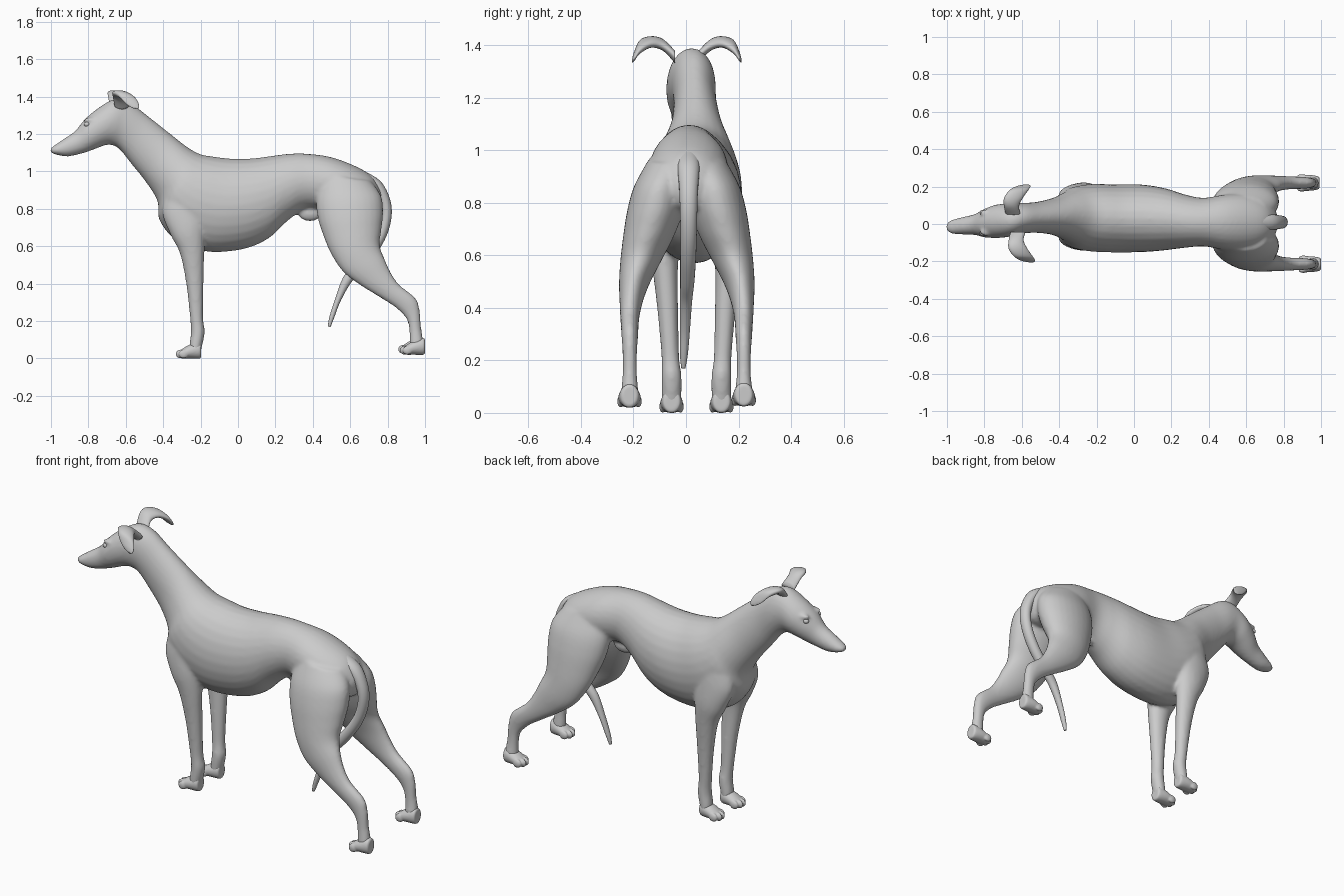
import bpy, bmesh, math
from mathutils import Vector, Matrix


def spline(rings, steps):
    # Catmull-Rom interpolation of every number in the ring tuples
    out, n = [], len(rings)
    for i in range(n - 1):
        p0, p1, p2, p3 = (rings[min(max(j, 0), n - 1)] for j in (i - 1, i, i + 1, i + 2))
        for k in range(steps):
            t = k / steps
            out.append([0.5 * (2 * b + (c - a) * t + (2 * a - 5 * b + 4 * c - d) * t * t
                               + (3 * b - a - 3 * c + d) * t ** 3)
                        for a, b, c, d in zip(p0, p1, p2, p3)])
    out.append(list(rings[-1]))
    return out


def loft(bm, rings, side=1, yc=0.0, dx=0.0, dz=0.0, flat=False, steps=5, seg=28):
    # ring = silhouette point A (x, z), silhouette point B (x, z), y, half thickness
    loops = []
    for xa, za, xb, zb, y, h in spline(rings, steps):
        mid = Vector(((xa + xb) / 2 + dx, yc + side * y, (za + zb) / 2 + dz))
        u = Vector(((xa - xb) / 2, 0, (za - zb) / 2))
        v = Vector((-u.z, 0, u.x)).normalized() * h if flat else Vector((0, h, 0))
        loops.append([bm.verts.new(mid + u * math.cos(a) + v * math.sin(a))
                      for a in (2 * math.pi * k / seg for k in range(seg))])
    for a, b in zip(loops, loops[1:]):
        for k in range(seg):
            m = (k + 1) % seg
            bm.faces.new((a[k], a[m], b[m], b[k]))
    bm.faces.new(loops[0])
    bm.faces.new(loops[-1])


def ball(bm, pos, size):
    bmesh.ops.create_uvsphere(bm, u_segments=20, v_segments=12, radius=1,
                              matrix=Matrix.Translation(pos) @ Matrix.Diagonal((*size, 1)))


def finish(bm, name, voxel=0, smooth=0):
    bmesh.ops.recalc_face_normals(bm, faces=bm.faces)
    for f in bm.faces:
        f.smooth = True
    me = bpy.data.meshes.new(name)
    bm.to_mesh(me)
    bm.free()
    ob = bpy.data.objects.new(name, me)
    bpy.context.collection.objects.link(ob)
    if voxel:
        r = ob.modifiers.new("fuse", 'REMESH')
        r.mode, r.voxel_size, r.use_smooth_shade = 'VOXEL', voxel, True
        s = ob.modifiers.new("soften", 'SMOOTH')
        s.factor, s.iterations = 0.5, smooth
    return ob


# Head, neck and trunk, nose to rump
head = [
    (-1.004, 1.122, -1.0, 1.10, -.015, .018), (-.985, 1.137, -.97, 1.089, -.015, .036),
    (-.93, 1.175, -.91, 1.08, -.01, .046), (-.87, 1.217, -.83, 1.097, -.003, .056),
    (-.82, 1.278, -.77, 1.118, .005, .077), (-.75, 1.337, -.71, 1.14, .015, .09),
    (-.66, 1.387, -.67, 1.14, .02, .088), (-.58, 1.37, -.63, 1.115, .03, .083)]
trunk = [
    (-.48, 1.295, -.57, 1.04, .035, .082), (-.36, 1.2, -.49, .94, .04, .1),
    (-.27, 1.13, -.43, .84, .04, .135), (-.2, 1.092, -.42, .74, .035, .165),
    (-.12, 1.078, -.33, .63, .033, .18), (-.03, 1.068, -.17, .572, .03, .182),
    (.08, 1.07, .02, .583, .03, .18), (.18, 1.083, .16, .64, .025, .165),
    (.28, 1.095, .27, .74, .015, .142), (.38, 1.094, .37, .8, .01, .13),
    (.5, 1.076, .5, .78, .01, .15), (.62, 1.032, .6, .76, .01, .15),
    (.71, .98, .68, .76, .01, .12), (.76, .91, .74, .78, .01, .07),
    (.772, .86, .765, .82, .01, .02)]
front_leg = [
    (-.38, .9, -.17, .9, .1, .06), (-.405, .78, -.16, .8, .11, .065),
    (-.36, .66, -.175, .69, .12, .062), (-.31, .56, -.18, .57, .12, .05),
    (-.277, .4, -.184, .4, .11, .04), (-.257, .22, -.186, .22, .1, .034),
    (-.252, .14, -.178, .14, .095, .038), (-.26, .07, -.193, .06, .095, .038),
    (-.255, .025, -.205, .02, .095, .035)]
hind_leg = [
    (.45, .98, .71, .95, .07, .075), (.42, .86, .765, .87, .1, .1),
    (.425, .76, .776, .78, .12, .107), (.455, .66, .767, .69, .145, .097),
    (.5, .555, .758, .605, .175, .078), (.565, .46, .785, .53, .2, .058),
    (.66, .388, .817, .46, .212, .044), (.76, .326, .862, .395, .217, .036),
    (.845, .27, .947, .325, .217, .032), (.9, .213, .97, .265, .217, .028),
    (.916, .15, .98, .16, .217, .027), (.918, .08, .992, .08, .217, .033),
    (.925, .04, .985, .035, .217, .03)]

bm = bmesh.new()
loft(bm, head + trunk)
for s in (-1, 1):
    loft(bm, front_leg, s, .04)
    loft(bm, hind_leg, s, .003)
    ball(bm, (-.79, .008 + s * .052, 1.275), (.035, .02, .014))   # brow
ball(bm, (.385, .01, .778), (.065, .032, .045))                   # sheath
finish(bm, "hound_body", .01, 6)

# Paws with four toes each
paw = [(0, .08, 0, .012, 0, .026), (-.012, .09, -.008, 0, 0, .036),
       (-.06, .075, -.06, 0, 0, .043), (-.1, .052, -.1, 0, 0, .04),
       (-.118, .034, -.118, .006, 0, .026)]
for name, x, y, z in (("front_paw_near", -.197, -.055, 0), ("front_paw_far", -.197, .135, 0),
                      ("hind_paw_near", 1.0, -.215, .02), ("hind_paw_far", .992, .22, .025)):
    bm = bmesh.new()
    loft(bm, paw, 1, y, x, z)
    for off, fwd in ((-.034, -.094), (-.012, -.11), (.012, -.11), (.034, -.094)):
        ball(bm, (x + fwd, y + off, z + .024), (.026, .0125, .024))
    finish(bm, name, .005, 3)

# Tail hanging and curling forward between the hind legs
tail = [
    (.66, 1.01, .63, .95, .01, .04), (.76, .95, .7, .92, .01, .042),
    (.81, .86, .75, .85, .01, .036), (.822, .77, .765, .77, .01, .033),
    (.8, .67, .745, .685, .01, .031), (.75, .575, .7, .605, .008, .03),
    (.675, .48, .632, .52, .005, .027), (.608, .41, .563, .435, 0, .023),
    (.55, .31, .52, .32, -.004, .019), (.515, .22, .49, .227, -.008, .015),
    (.495, .168, .48, .172, -.01, .008)]
bm = bmesh.new()
loft(bm, tail, seg=20)
finish(bm, "tail")

# Folded ears
ear = [
    (-.68, 1.35, -.6, 1.36, .045, .024), (-.69, 1.405, -.61, 1.395, .09, .022),
    (-.69, 1.422, -.59, 1.402, .135, .02), (-.66, 1.412, -.56, 1.375, .178, .02),
    (-.62, 1.37, -.548, 1.345, .2, .015), (-.58, 1.345, -.558, 1.335, .208, .006)]
for s, name, dx in ((-1, "ear_near", .02), (1, "ear_far", -.005)):
    bm = bmesh.new()
    loft(bm, ear, s, .003, dx, flat=True, seg=20)
    finish(bm, name)

# Eyes
for s, name in ((-1, "eye_near"), (1, "eye_far")):
    bm = bmesh.new()
    ball(bm, (-.808, .006 + s * .056, 1.252), (.016, .014, .013))
    finish(bm, name)
